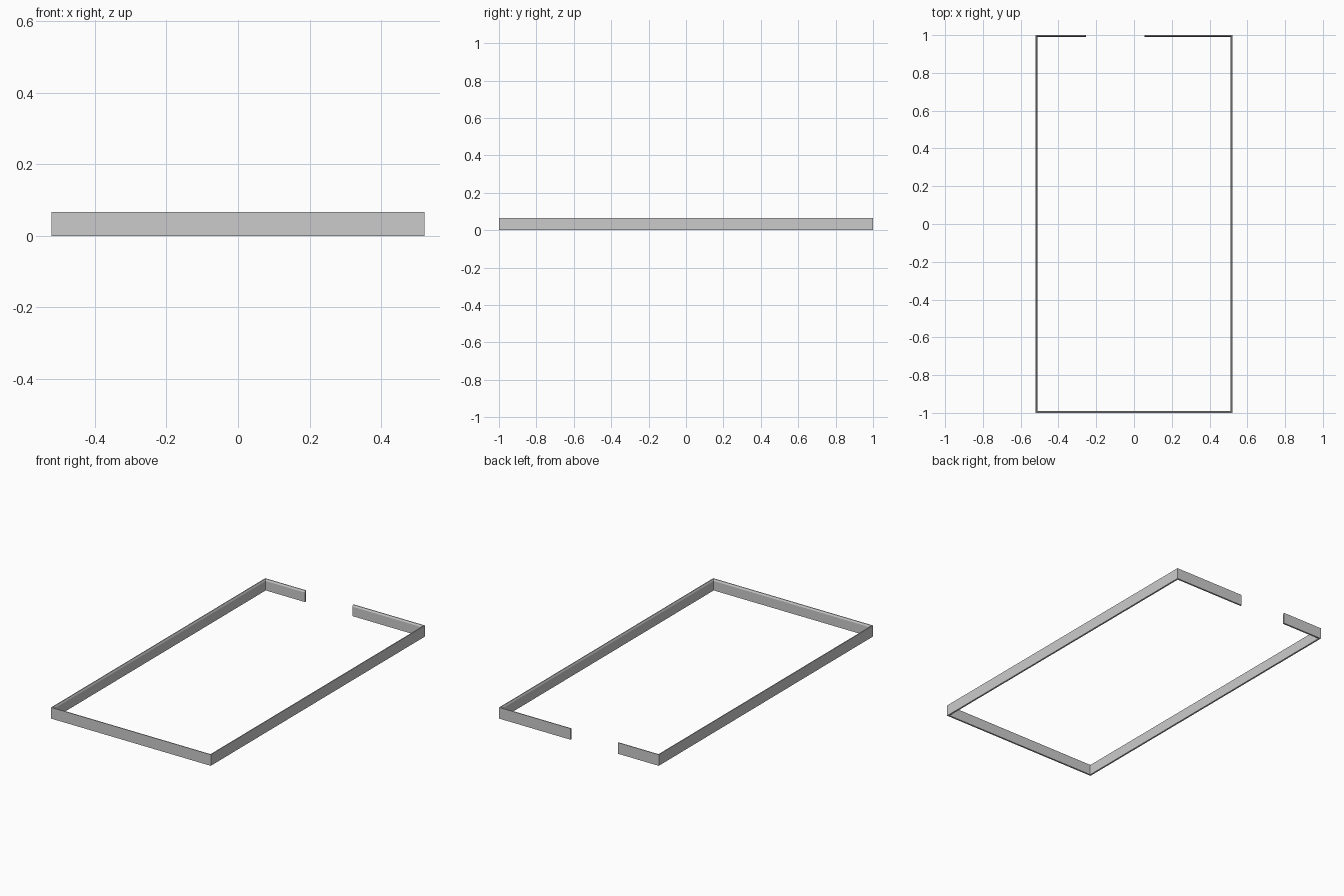
import bpy, bmesh

if "Cube" in bpy.data.objects:
    bpy.data.objects.remove(bpy.data.objects["Cube"])

HALF_X, HALF_Y = 0.522, 1.0
GAP_LEFT, GAP_RIGHT = -0.255, 0.055

# Skirting cross-section: (inward depth, height), chamfered on the room side
PROFILE = [(0, 0), (0.01, 0), (0.01, 0.056), (0.005, 0.066), (0, 0.066)]


def wall_path(d):
    """Room outline inset by d, open at the doorway in the back wall."""
    x, y = HALF_X - d, HALF_Y - d
    return [(GAP_LEFT, y), (-x, y), (-x, -y), (x, -y), (x, y), (GAP_RIGHT, y)]


# Sweep the profile round the room with mitred corners
bm = bmesh.new()
rails = [[bm.verts.new((x, y, z)) for x, y in wall_path(d)] for d, z in PROFILE]
n = len(PROFILE)
for i in range(n):
    a, b = rails[i], rails[(i + 1) % n]
    for j in range(len(a) - 1):
        bm.faces.new((a[j], a[j + 1], b[j + 1], b[j]))

# Doorway end caps
for j in (0, -1):
    bm.faces.new([r[j] for r in rails])
bmesh.ops.recalc_face_normals(bm, faces=bm.faces)

mesh = bpy.data.meshes.new("skirting_board")
bm.to_mesh(mesh)
bm.free()
bpy.context.collection.objects.link(bpy.data.objects.new("skirting_board", mesh))
